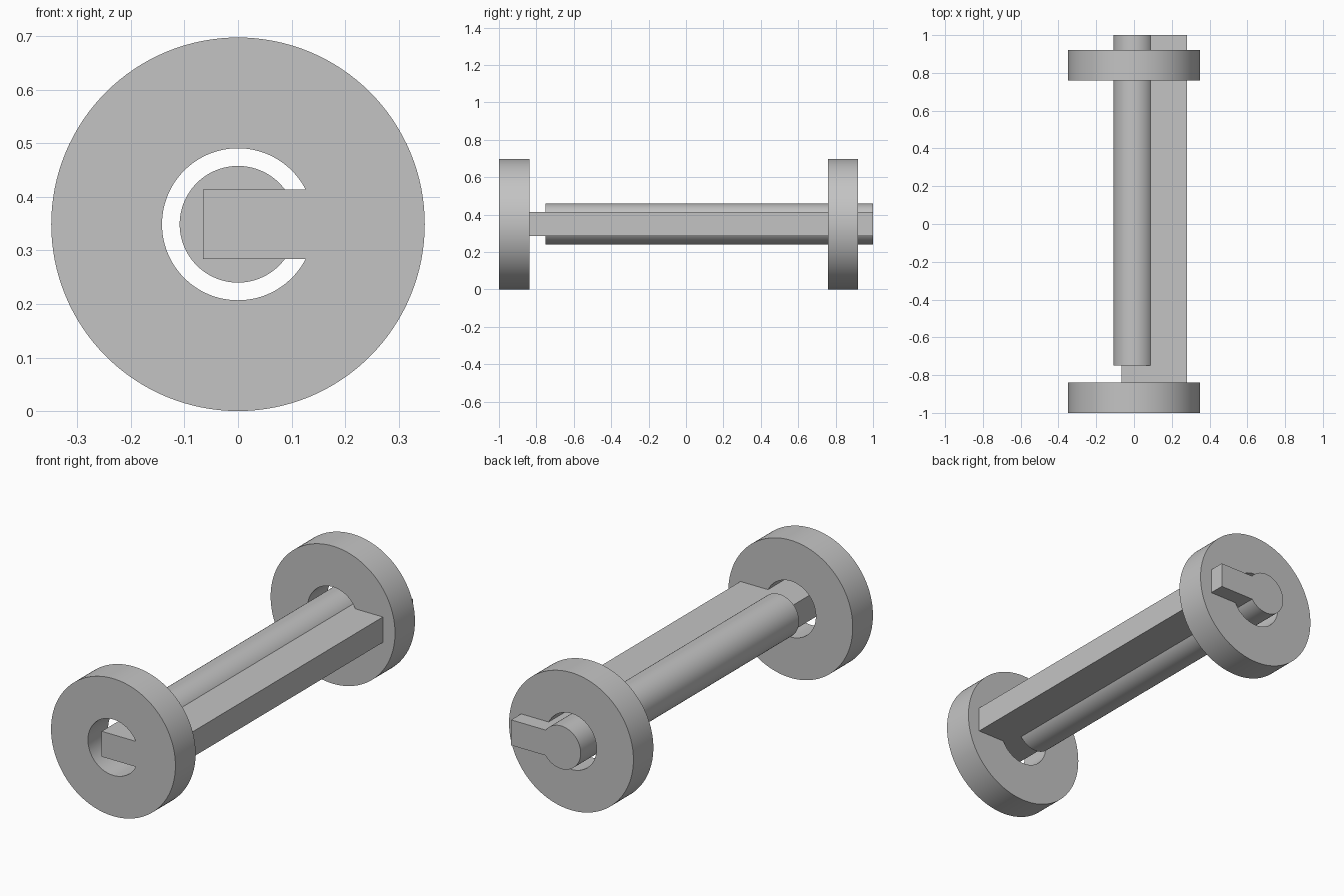
import bpy
import math

cube = bpy.data.objects.get("Cube")
if cube:
    bpy.data.objects.remove(cube, do_unlink=True)

AXIS_Z = 0.349
WHEEL_R, HOLE_R, ROD_R = 0.349, 0.142, 0.109

grey = bpy.data.materials.new("plain grey")
grey.use_nodes = True
colour = (0.55, 0.55, 0.55, 1)
grey.diffuse_color = colour
grey.node_tree.nodes["Principled BSDF"].inputs["Base Color"].default_value = colour


def cylinder(name, radius, y0, y1, sides=128):
    """Cylinder lying along y on the shared axis."""
    bpy.ops.mesh.primitive_cylinder_add(
        vertices=sides, radius=radius, depth=y1 - y0,
        location=(0, (y0 + y1) / 2, AXIS_Z), rotation=(math.pi / 2, 0, 0))
    return finish(name)


def box(name, x0, x1, y0, y1, height):
    """Box centred on the axis height."""
    bpy.ops.mesh.primitive_cube_add(size=1, location=((x0 + x1) / 2, (y0 + y1) / 2, AXIS_Z))
    bpy.context.object.scale = (x1 - x0, y1 - y0, height)
    return finish(name)


def finish(name):
    obj = bpy.context.object
    obj.name = name
    bpy.ops.object.transform_apply(location=True, rotation=True, scale=True)
    obj.data.materials.append(grey)
    return obj


def combine(target, other, operation):
    """Apply a boolean and remove the second solid."""
    bpy.context.view_layer.objects.active = target
    mod = target.modifiers.new("join", 'BOOLEAN')
    mod.operation, mod.object, mod.solver = operation, other, 'EXACT'
    bpy.ops.object.modifier_apply(modifier=mod.name)
    bpy.data.objects.remove(other, do_unlink=True)


def wheel(name, y0, y1):
    """Flat disc with a round hole through it."""
    disc = cylinder(name, WHEEL_R, y0, y1)
    combine(disc, cylinder("hole_cutter", HOLE_R, y0 - 0.1, y1 + 0.1), 'DIFFERENCE')
    return disc


# Round rod with a flat key bar running along its side
shaft = cylinder("keyed_shaft", ROD_R, -0.75, 1)
combine(shaft, box("key_bar", -0.065, 0.281, -1, 1, 0.129), 'UNION')

# Pierced wheels, the front one flush with the end of the bar
front_wheel = wheel("front_wheel", -1, -0.838)
rear_wheel = wheel("rear_wheel", 0.76, 0.92)

# Smooth round walls, sharp rims
bpy.ops.object.select_all(action='DESELECT')
for part in (shaft, front_wheel, rear_wheel):
    part.select_set(True)
bpy.context.view_layer.objects.active = shaft
bpy.ops.object.shade_smooth_by_angle(angle=math.radians(30))
